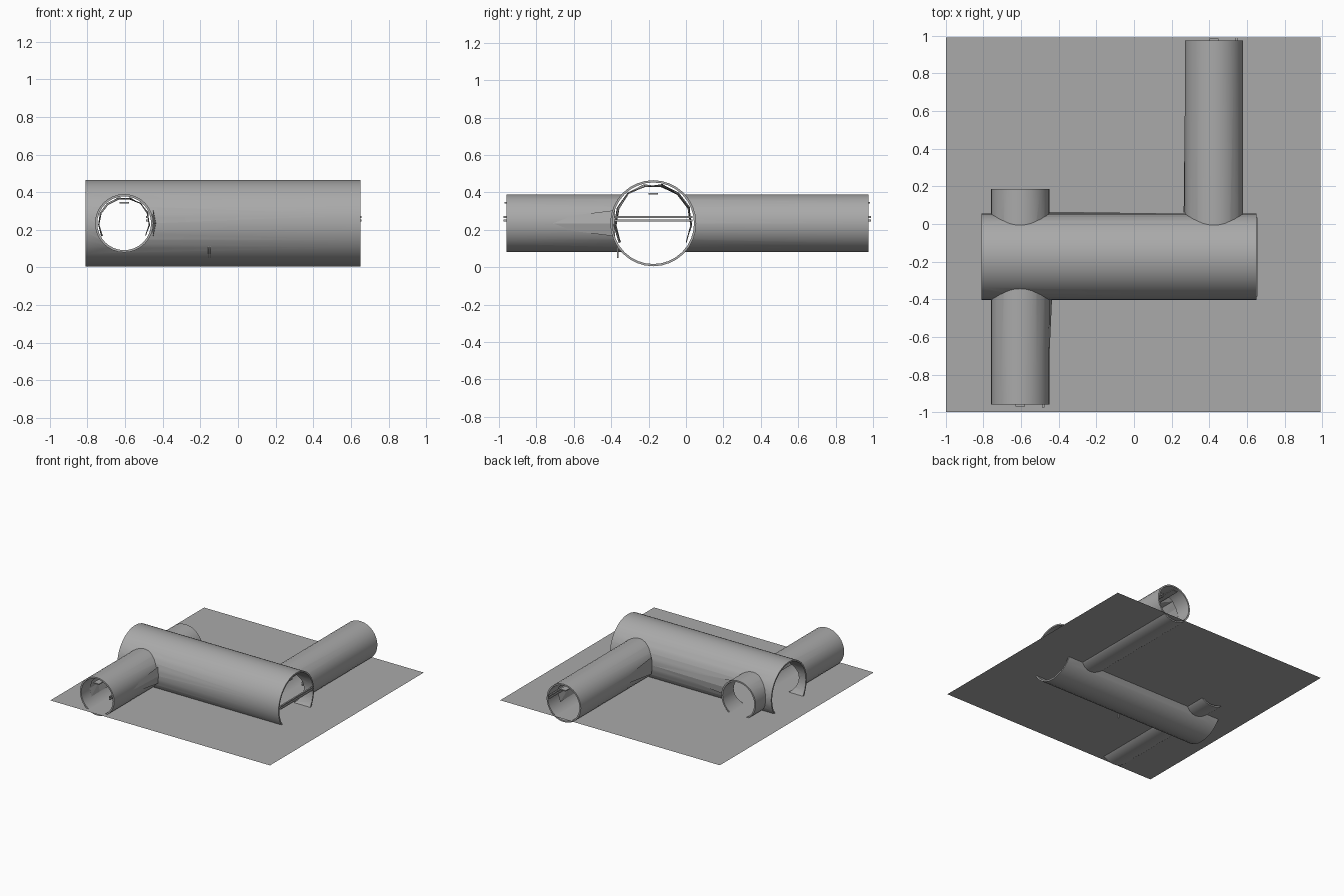
import bpy, bmesh, random
from math import radians, sin, cos, pi
from mathutils import Matrix, Vector

random.seed(4)
if bpy.data.objects.get("Cube"):
    bpy.data.objects.remove(bpy.data.objects["Cube"])

grey = bpy.data.materials.new("plain grey")
grey.use_nodes = True
GREY = (0.4, 0.4, 0.4, 1)
grey.diffuse_color = GREY
grey.node_tree.nodes["Principled BSDF"].inputs["Base Color"].default_value = GREY

AXIS_Z = 0.235
FLOOR_Z = 0.113
MAIN_Y = -0.175
FRONT_X, BACK_X = -0.605, 0.425
R_MAIN, R_LEG, WALL = 0.23, 0.155, 0.012


def finish(name, bm):
    bmesh.ops.recalc_face_normals(bm, faces=bm.faces)
    mesh = bpy.data.meshes.new(name)
    bm.to_mesh(mesh)
    bm.free()
    mesh.materials.append(grey)
    obj = bpy.data.objects.new(name, mesh)
    bpy.context.scene.collection.objects.link(obj)
    return obj


def cylinder(name, start, end, radius):
    start, end = Vector(start), Vector(end)
    d = end - start
    bm = bmesh.new()
    rot = d.to_track_quat('Z', 'Y').to_matrix().to_4x4()
    bmesh.ops.create_cone(bm, cap_ends=True, segments=32, radius1=radius,
                          radius2=radius, depth=d.length,
                          matrix=Matrix.Translation((start + end) / 2) @ rot)
    return finish(name, bm)


def box(name, low, high):
    low, high = Vector(low), Vector(high)
    bm = bmesh.new()
    bmesh.ops.create_cube(bm, size=1, matrix=Matrix.Translation((low + high) / 2)
                          @ Matrix.Diagonal((*(high - low), 1)))
    return finish(name, bm)


# Tunnel shell: joined outer cylinders with the bores cut through
runs = [("main", (-0.81, MAIN_Y, AXIS_Z), (0.65, MAIN_Y, AXIS_Z), R_MAIN, (1, 1)),
        ("front_leg", (FRONT_X, -0.96, AXIS_Z), (FRONT_X, 0.185, AXIS_Z), R_LEG, (1, 1)),
        ("back_leg", (BACK_X, MAIN_Y, AXIS_Z), (BACK_X, 0.975, AXIS_Z), R_LEG, (0, 1))]
outers, bores = [], []
for name, a, b, r, ends in runs:
    outers.append(cylinder(name, a, b, r))
    d = (Vector(b) - Vector(a)).normalized() * 0.05
    bores.append(cylinder(name + "_bore", Vector(a) - d * ends[0],
                          Vector(b) + d * ends[1], r - WALL))
shell = outers[0]
shell.name = "tunnel_shell"
cutters = outers[1:] + bores
for cutter in cutters:
    mod = shell.modifiers.new("join_or_cut", 'BOOLEAN')
    mod.operation = 'DIFFERENCE' if cutter in bores else 'UNION'
    mod.solver = 'EXACT'
    mod.object = cutter
    cutter.hide_render = True
bpy.context.view_layer.update()
result = bpy.data.meshes.new_from_object(
    shell.evaluated_get(bpy.context.evaluated_depsgraph_get()))
shell.modifiers.clear()
shell.data = result
for cutter in cutters:
    bpy.data.objects.remove(cutter)
for o in bpy.context.selected_objects:
    o.select_set(False)
shell.select_set(True)
bpy.context.view_layer.objects.active = shell
bpy.ops.object.shade_smooth_by_angle(angle=radians(30))

# Ground sheet
bm = bmesh.new()
bmesh.ops.create_grid(bm, x_segments=1, y_segments=1, size=0.995,
                      matrix=Matrix.Translation((-0.005, -0.005, FLOOR_Z)))
finish("ground", bm)


# Rough faceted lining on the inside of each run, above the floor
def lining(name, along_x, centre, start, end, radius, rings):
    bm = bmesh.new()
    rows, segs = [], 9
    for i in range(rings + 1):
        t = start + (end - start) * i / rings
        row = []
        for j in range(segs + 1):
            a = radians(-30) + radians(240) * j / segs
            r = radius * random.uniform(0.9, 0.99)
            side, z = centre + r * cos(a), AXIS_Z + r * sin(a)
            row.append(bm.verts.new((t, side, z) if along_x else (side, t, z)))
        rows.append(row)
    for r0, r1 in zip(rows, rows[1:]):
        for j in range(segs):
            bm.faces.new((r0[j], r0[j + 1], r1[j + 1], r1[j]))
    bmesh.ops.triangulate(bm, faces=bm.faces)
    finish(name, bm)


lining("main_lining", True, MAIN_Y, -0.42, 0.24, R_MAIN - WALL, 5)
lining("front_lining", False, FRONT_X, -0.86, -0.42, R_LEG - WALL, 4)
lining("back_lining", False, BACK_X, 0.08, 0.86, R_LEG - WALL, 6)


# Shallow wedges where the lining breaks through the shell
def wedge(name, start, end, bulge):
    bm = bmesh.new()
    tip = bm.verts.new(start)
    base = Vector(end)
    ring = [bm.verts.new(base + Vector((0, 0, h))) for h in (-0.07, 0.07)]
    ring.insert(1, bm.verts.new(base + Vector(bulge)))
    bm.faces.new((tip, ring[0], ring[1]))
    bm.faces.new((tip, ring[1], ring[2]))
    finish(name, bm)


leg_side, main_side = FRONT_X + R_LEG, MAIN_Y + R_MAIN
wedge("front_wall_wedge", (leg_side - 0.01, -0.93, AXIS_Z),
      (leg_side, -0.38, AXIS_Z), (0.015, 0, 0))
wedge("main_wall_wedge", (0.27, main_side, AXIS_Z),
      (-0.45, main_side, AXIS_Z), (0, 0.01, 0))
wedge("back_wall_wedge", (BACK_X - R_LEG, 0.6, AXIS_Z),
      (BACK_X - R_LEG, 0.06, AXIS_Z), (-0.006, 0, 0))

# Paired handrails and ceiling strips
for i, z in enumerate((0.25, 0.268)):
    h = 0.005
    tag = ("lower", "upper")[i]
    box(tag + "_front_rail", (-0.488, -0.975, z - h), (-0.476, -0.38, z + h))
    box(tag + "_back_rail", (0.54, 0.05, z - h), (0.552, 0.99, z + h))
    box(tag + "_end_rail", (0.645, -0.385, z - h), (0.657, 0.035, z + h))
box("front_ceiling_strip", (-0.63, -0.97, 0.34), (-0.58, -0.4, 0.348))
box("back_ceiling_strip", (0.4, 0.05, 0.34), (0.45, 0.985, 0.348))
box("main_ceiling_strip", (-0.7, -0.2, 0.39), (0.6, -0.15, 0.398))

# Thin stakes through the floor
for i in range(2):
    x = -0.16 + i * 0.01
    box("stake_%d" % (i + 1), (x, -0.368, 0.05), (x + 0.003, -0.362, 0.125))
